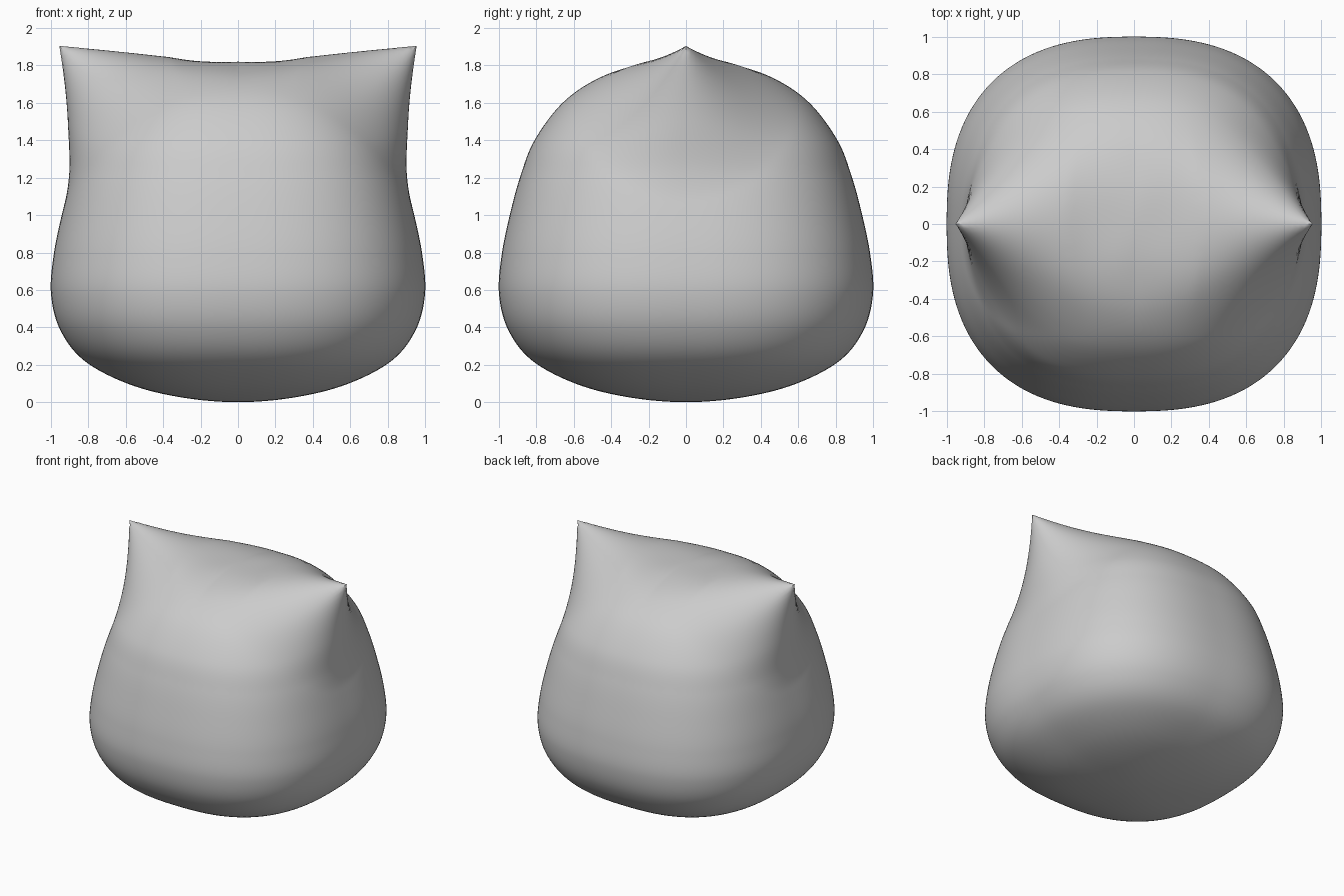
import bpy, bmesh
from math import cos, sin, pi, radians, hypot
from mathutils import Vector

cube = bpy.data.objects.get("Cube")
if cube:
    bpy.data.objects.remove(cube, do_unlink=True)

SEGMENTS = 160   # around the body
STEPS = 10       # rings between profile points
SHOULDER = 10    # profile point the ears grow from

# Body profile: radius, height
profile = [(0, 0), (.3, .025), (.58, .095), (.82, .22), (.95, .385), (1, .58),
           (.985, .79), (.94, 1.01), (.885, 1.21), (.81, 1.4), (.66, 1.6),
           (.47, 1.73), (.24, 1.8), (0, 1.82)]


def spline(points, steps):
    """Smooth curve through the points, mirrored past both poles."""
    pts = [Vector(p) for p in points]
    flip = lambda p: Vector((-p.x, p.y))
    pts = [flip(pts[1])] + pts + [flip(pts[-2])]
    out = []
    for a, b, c, d in zip(pts, pts[1:], pts[2:], pts[3:]):
        for i in range(steps):
            t = i / steps
            out.append(0.5 * (2 * b + (c - a) * t + (2 * a - 5 * b + 4 * c - d) * t ** 2
                              + (3 * b - a - 3 * c + d) * t ** 3))
    return out + [pts[-2].copy()]


def ear_pull(x, y, z, s):
    """Pull the shoulder out into a cone-shaped ear, s along the profile."""
    reach = 0.72 if s > 0 else 0.6
    w = max(0, 1 - hypot(s / reach, y / 0.6)) ** 2 * min(1, abs(x) / 0.3)
    side = 1 if x > 0 else -1
    return Vector((x + side * 0.295 * w, y, z + 0.305 * w))


curve = spline(profile, STEPS)
lengths = [0]
for p, q in zip(curve, curve[1:]):
    lengths.append(lengths[-1] + (q - p).length)
shoulder_length = lengths[SHOULDER * STEPS]

# Loft squared-off round rings up the profile
bm = bmesh.new()
rings = []
for p, length in list(zip(curve, lengths))[1:-1]:
    n = 2.25 + 0.25 * min(1, p.x / 0.6)
    ring = []
    for k in range(SEGMENTS):
        c, s = cos(2 * pi * k / SEGMENTS), sin(2 * pi * k / SEGMENTS)
        r = p.x / (abs(c) ** n + abs(s) ** n) ** (1 / n)
        ring.append(bm.verts.new(ear_pull(r * c, r * s, p.y, length - shoulder_length)))
    rings.append(ring)

bottom = bm.verts.new((0, 0, curve[0].y))
top = bm.verts.new((0, 0, curve[-1].y))
for k in range(SEGMENTS):
    j = (k + 1) % SEGMENTS
    bm.faces.new((bottom, rings[0][j], rings[0][k]))
    bm.faces.new((top, rings[-1][k], rings[-1][j]))
    for low, high in zip(rings, rings[1:]):
        bm.faces.new((low[k], low[j], high[j], high[k]))
bmesh.ops.recalc_face_normals(bm, faces=bm.faces)

mesh = bpy.data.meshes.new("eared_body")
bm.to_mesh(mesh)
bm.free()
body = bpy.data.objects.new("eared_body", mesh)
bpy.context.collection.objects.link(body)

# Plain grey colour
grey = bpy.data.materials.new("light_grey")
grey.use_nodes = True
colour = (0.6, 0.6, 0.6, 1)
grey.diffuse_color = colour
grey.node_tree.nodes["Principled BSDF"].inputs["Base Color"].default_value = colour
mesh.materials.append(grey)

# Smooth shading, sharp only at the ear tips
bpy.ops.object.select_all(action='DESELECT')
body.select_set(True)
bpy.context.view_layer.objects.active = body
bpy.ops.object.shade_smooth_by_angle(angle=radians(60))
